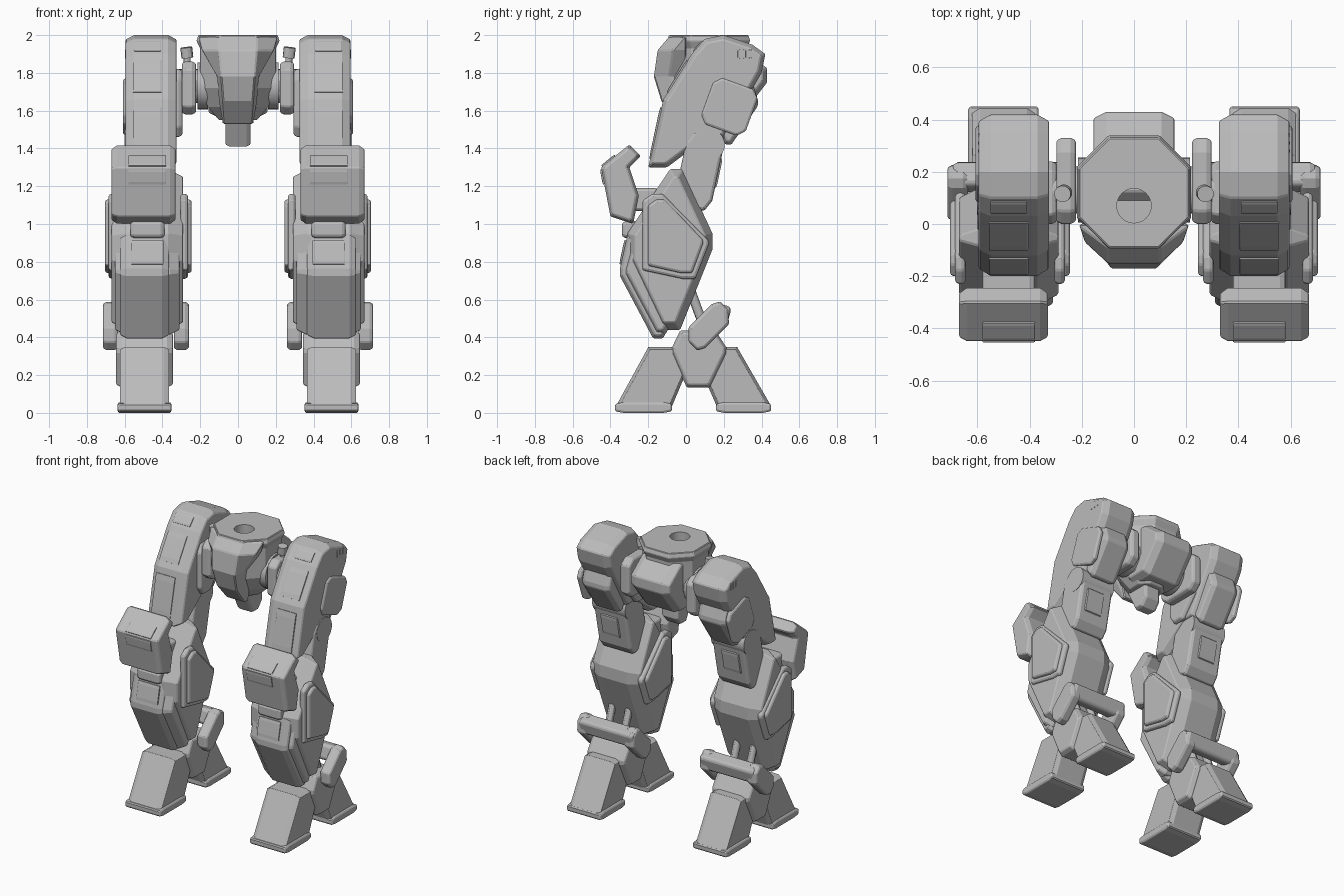
import bpy, bmesh, math
from mathutils import Vector, Matrix

if "Cube" in bpy.data.objects:
    bpy.data.objects.remove(bpy.data.objects["Cube"])

armor_grey = bpy.data.materials.new("armor_grey")
armor_grey.use_nodes = True
GREY = (.5, .5, .5, 1)
armor_grey.diffuse_color = GREY
armor_grey.node_tree.nodes["Principled BSDF"].inputs["Base Color"].default_value = GREY

LEG = .48            # sideways centre of each leg
SOFT = (.15, .15)    # usual corner cut, as a share of depth and height


def loft(name, rings, mirror=True, bevel=.006):
    """Skin a list of equal-length closed rings and cap both ends."""
    bm = bmesh.new()
    loops = [[bm.verts.new(point) for point in ring] for ring in rings]
    for low, high in zip(loops, loops[1:]):
        for i in range(len(low)):
            bm.faces.new((low[i - 1], low[i], high[i], high[i - 1]))
    bm.faces.new(loops[0])
    bm.faces.new(loops[-1])
    bmesh.ops.recalc_face_normals(bm, faces=bm.faces)
    mesh = bpy.data.meshes.new(name)
    bm.to_mesh(mesh)
    bm.free()
    mesh.materials.append(armor_grey)
    part = bpy.data.objects.new(name, mesh)
    bpy.context.collection.objects.link(part)
    if mirror:
        part.modifiers.new("Mirror", 'MIRROR').use_mirror_merge = False
    if bevel:
        edge = part.modifiers.new("Bevel", 'BEVEL')
        edge.width = bevel
        edge.segments = 1
        edge.limit_method = 'ANGLE'
    return part


def inset(profile, distance):
    """Offset a closed polygon inwards with mitred corners."""
    points = [Vector(p) for p in profile]
    count = len(points)
    area = sum(points[i - 1].cross(points[i]) for i in range(count))
    side = math.copysign(distance, area)
    result = []
    for i, point in enumerate(points):
        before = (point - points[i - 1]).normalized()
        after = (points[(i + 1) % count] - point).normalized()
        total = before + after
        mitre = Vector((-total.y, total.x)) * side
        result.append(point + mitre / max(1 + before.dot(after), .4))
    return result


def shell(name, profile, width, x=LEG, chamfer=.02, bevel=.006):
    """Side profile (y, z) extruded across x, with chamfered flanks."""
    small = inset(profile, chamfer / 2)
    half = width / 2
    rows = ((-half, small), (chamfer - half, profile), (half - chamfer, profile), (half, small))
    rings = [[(x + offset, p[0], p[1]) for p in outline] for offset, outline in rows]
    return loft(name, rings, x != 0, bevel)


def block(name, y, z, depth, height, width, lean=0, front_top=SOFT, back_top=SOFT,
          back_low=SOFT, front_low=SOFT, **options):
    """Shell whose profile is a leaning box with cut corners."""
    turn = Matrix.Rotation(math.radians(-lean), 2)
    profile = []
    corners = ((-1, 1, front_top), (1, 1, back_top), (1, -1, back_low), (-1, -1, front_low))
    for across, up, cut in corners:
        corner = Vector((across * depth / 2, up * height / 2))
        if not cut:
            profile.append(corner)
            continue
        along = corner - Vector((across * depth * cut[0], 0))
        down = corner - Vector((0, up * height * cut[1]))
        profile += [down, along] if across * up < 0 else [along, down]
    profile = [turn @ p + Vector((y, z)) for p in profile]
    return shell(name, profile, width, **options)


def panel(name, y, z, height, width, lean):
    """Thin plate lying on a sloping face."""
    return block(name, y, z, .015, height, width, lean, chamfer=.004, bevel=0)


def rod(name, start, end, radius, sides=24, mirror=True):
    """Round bar between two points."""
    start, end = Vector(start), Vector(end)
    aim = (end - start).to_track_quat('Z', 'Y')
    angles = [math.tau * i / sides for i in range(sides)]
    circle = [aim @ Vector((math.cos(a), math.sin(a), 0)) * radius for a in angles]
    part = loft(name, [[point + v for v in circle] for point in (start, end)], mirror, 0)
    bpy.ops.object.select_all(action='DESELECT')
    bpy.context.view_layer.objects.active = part
    part.select_set(True)
    bpy.ops.object.shade_smooth_by_angle()
    return part


# Pelvis hull: stacked octagons
def octagon(radius, z):
    flat = radius * .45
    quarter = [(flat, radius), (radius, flat)]
    outline = quarter + [(y, -x) for x, y in quarter]
    outline += [(-x, -y) for x, y in outline]
    return [(x, y + .12, z) for x, y in outline]


levels = ((.1, 1.55), (.16, 1.62), (.2, 1.72), (.2, 1.93), (.22, 1.97), (.21, 2))
hull = loft("pelvis_hull", [octagon(*level) for level in levels], mirror=False, bevel=.004)

# Round socket sunk into the pelvis deck
cutter = rod("socket_cutter", (0, .07, 1.9), (0, .07, 2.1), .066, mirror=False)
cutter.hide_render = True
socket = hull.modifiers.new("Socket", 'BOOLEAN')
socket.operation = 'DIFFERENCE'
socket.object = cutter
bpy.context.view_layer.objects.active = hull
for modifier in list(hull.modifiers):
    bpy.ops.object.modifier_apply(modifier=modifier.name)
bpy.data.objects.remove(cutter)


# Pelvis nose: narrow blade flaring into the deck
def nose_ring(face, flare, y, z):
    right = [(face, y), (flare, min(y + .08, -.01)), (flare, 0)]
    left = [(-x, y) for x, y in reversed(right)]
    return [(x, y, z) for x, y in right + left]


stations = ((.07, .08, -.03, 1.53), (.08, .1, -.13, 1.65), (.09, .11, -.17, 1.78),
            (.1, .19, -.15, 1.92), (.1, .21, -.09, 1.99))
loft("pelvis_nose", [nose_ring(*station) for station in stations], mirror=False)
block("pelvis_back", y=.25, z=1.75, depth=.36, height=.37, width=.31, x=0, chamfer=.05,
      back_top=(.4, .3), back_low=(.4, .5))
block("pelvis_fin", y=.1, z=1.5, depth=.18, height=.18, width=.13, x=0,
      front_low=(.4, .8), back_low=(.25, .3))

# Hip joints
rod("hip_axle", (.1, .13, 1.73), (.36, .13, 1.73), .09)
rod("hip_collar", (.16, .13, 1.73), (.215, .13, 1.73), .125)
block("hip_bracket", y=.165, z=1.72, depth=.33, height=.28, width=.075, x=.26)
block("hip_flange", y=.12, z=1.64, depth=.24, height=.36, width=.05, x=.32, back_low=(.5, .4))
rod("hip_post", (.27, .12, 1.84), (.27, .12, 1.9), .018, sides=12)
rod("hip_knob", (.268, .12, 1.88), (.274, .115, 1.935), .032, sides=12)

# Thigh armor with raised panels and vents
thigh = [(-.2, 1.3), (-.1, 1.3), (.1, 1.45), (.2, 1.45), (.4, 1.8), (.42, 1.9),
         (.35, 1.95), (.2, 2), (.1, 1.98), (.03, 1.9), (-.12, 1.66)]
shell("thigh_armor", thigh, width=.27, x=.46, chamfer=.045)
block("thigh_side_panel", y=.23, z=1.62, depth=.25, height=.26, width=.035, x=.59,
      lean=20, chamfer=.01)
block("thigh_rear_block", y=.28, z=1.59, depth=.2, height=.34, width=.22, x=.46,
      chamfer=.035, back_top=(.15, .3), back_low=(.7, .6))
panel("thigh_brow_panel", y=.065, z=1.94, height=.07, width=.14, lean=41)
panel("thigh_front_panel", y=-.045, z=1.78, height=.2, width=.15, lean=32)
panel("thigh_lower_panel", y=-.16, z=1.48, height=.28, width=.15, lean=12)
for i in range(3):
    block(f"thigh_vent_{i + 1}", y=.28 + i * .03, z=1.9, depth=.015, height=.05, width=.045,
          x=.575, chamfer=.004, bevel=0)

# Lower thigh link with round head and rear hatch
block("thigh_link", y=.07, z=1.28, depth=.2, height=.4, width=.26, x=.47, lean=12)
rod("thigh_link_head", (.34, .12, 1.42), (.602, .12, 1.42), .085)
block("thigh_rear_hatch", y=.168, z=1.27, depth=.02, height=.16, width=.14, lean=12,
      chamfer=.005)

# Shin body and layered front plates
block("shin_body", y=-.085, z=.865, depth=.45, height=.85, width=.38, chamfer=.08,
      front_top=(.5, .4), back_top=(.35, .4), back_low=(.38, .5), front_low=(.38, .42))
block("shin_wing_plate", y=-.2, z=.68, depth=.26, height=.53, width=.34, chamfer=.05,
      front_top=(.2, .35), front_low=(.65, .6))
block("shin_front_plate", y=-.215, z=.67, depth=.27, height=.55, width=.26, x=.495,
      chamfer=.035, front_top=(.15, .33), front_low=(.65, .6))
panel("shin_front_panel", y=-.333, z=.85, height=.13, width=.17, lean=12)

# Shin side plates: a rim with a smaller raised plate, on both flanks
for label, out in (("outer", 1), ("inner", -1)):
    for layer, grow, reach in (("rim", .06, .19), ("plate", 0, .21)):
        block(f"shin_{label}_{layer}", y=-.055, z=.935, depth=.29 + grow, height=.39 + grow,
              width=.04, x=LEG + out * reach - .005, chamfer=.015, front_top=(.15, .08),
              back_top=(.7, .55), back_low=(.2, .4), front_low=(.6, .1))

# Knee guard with its mount
guard = [(-.45, 1.3), (-.3, 1.42), (-.24, 1.36), (-.3, 1.3), (-.25, 1.15), (-.28, 1), (-.4, 1.04)]
shell("knee_guard", guard, width=.34, x=.5, chamfer=.03)
panel("knee_front_panel", y=-.441, z=1.25, height=.08, width=.2, lean=-11)
panel("knee_top_panel", y=-.41, z=1.333, height=.09, width=.2, lean=51)
block("knee_mount", y=-.22, z=1.13, depth=.18, height=.12, width=.2)
block("knee_lower_lug", y=-.28, z=.97, depth=.12, height=.09, width=.18)

# Ankle hub, pistons and wrap-around heel guard
block("ankle_hub", y=.07, z=.285, depth=.29, height=.3, width=.3, x=.495, chamfer=.03,
      front_top=(.15, .3), back_top=(.2, .3), front_low=(.27, .6), back_low=(.3, .6))
for label, x in (("inner", .43), ("outer", .56)):
    rod(f"ankle_piston_{label}", (x, .13, .36), (x, .02, .66), .025, sides=12)
for label, x in (("inner", .3), ("outer", .675)):
    block(f"heel_guard_{label}_arm", y=.12, z=.46, depth=.14, height=.27, width=.08, x=x,
          lean=45, back_top=(.4, .2), front_low=(.4, .2))
block("heel_guard_bar", y=.18, z=.52, depth=.1, height=.11, width=.43, lean=15)

# Feet: toe and heel wedges on wider soles
block("toe_wedge", y=-.18, z=.19, depth=.37, height=.32, width=.26, x=.495, chamfer=.03,
      front_top=(.45, .95), back_top=None, back_low=(.22, .6), front_low=None)
block("heel_wedge", y=.27, z=.19, depth=.35, height=.32, width=.24, x=.5, chamfer=.03,
      back_top=(.5, .95), front_top=None, front_low=(.2, .5), back_low=None)
block("toe_sole", y=-.225, z=.028, depth=.3, height=.056, width=.285, x=.495, chamfer=.01)
block("heel_sole", y=.305, z=.028, depth=.29, height=.056, width=.27, x=.5, chamfer=.01)
